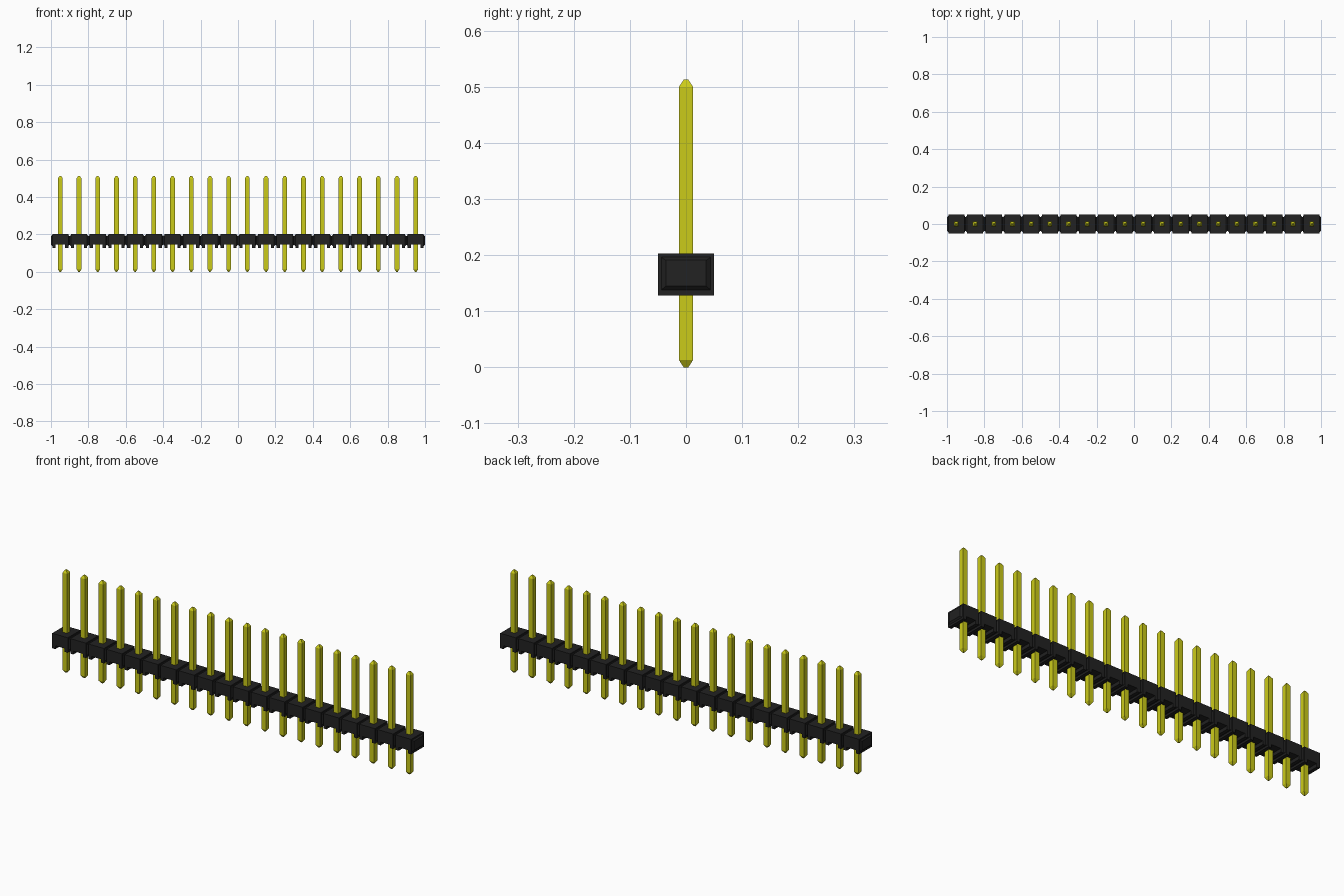
import bpy, bmesh

if "Cube" in bpy.data.objects:
    bpy.data.objects.remove(bpy.data.objects["Cube"])

COUNT, PITCH = 20, 0.1
START = -PITCH * (COUNT - 1) / 2


def material(name, rgb):
    m = bpy.data.materials.new(name)
    m.use_nodes = True
    m.diffuse_color = (*rgb, 1)
    m.node_tree.nodes["Principled BSDF"].inputs["Base Color"].default_value = (*rgb, 1)
    return m


def loft(bm, rings):
    """Skin closed rings of points and cap both ends."""
    loops = [[bm.verts.new(p) for p in ring] for ring in rings]
    n = len(loops[0])
    for a, b in zip(loops, loops[1:]):
        for i in range(n):
            j = (i + 1) % n
            bm.faces.new((a[i], a[j], b[j], b[i]))
    bm.faces.new(loops[0][::-1])
    bm.faces.new(loops[-1])


def make_row(name, bm, mat):
    """Turn one unit into an object repeated along the header."""
    bmesh.ops.recalc_face_normals(bm, faces=bm.faces)
    mesh = bpy.data.meshes.new(name)
    bm.to_mesh(mesh)
    bm.free()
    mesh.materials.append(mat)
    ob = bpy.data.objects.new(name, mesh)
    bpy.context.collection.objects.link(ob)
    ob.location.x = START
    arr = ob.modifiers.new("row", "ARRAY")
    arr.count = COUNT
    arr.use_relative_offset = False
    arr.use_constant_offset = True
    arr.constant_offset_displace = (PITCH, 0, 0)
    return ob


black = material("black plastic", (0.016, 0.016, 0.016))
gold = material("yellow gold", (0.6, 0.6, 0.01))

# Housing block: a bridge-shaped profile with two feet, run front to back
bm = bmesh.new()
half = [(0.043, 0.203), (0.043, 0.128), (0.026, 0.128), (0.026, 0.145)]
profile = half + [(-x, z) for x, z in reversed(half)]
loft(bm, [[(x, y, z) for x, z in profile] for y in (-0.05, 0.05)])


# Tapered joining boss on each end of the block
def end_ring(x, y, z0, z1):
    return [(x, -y, z0), (x, y, z0), (x, y, z1), (x, -y, z1)]


for s in (-1, 1):
    loft(bm, [end_ring(s * 0.042, 0.045, 0.137, 0.197),
              end_ring(s * 0.05, 0.036, 0.145, 0.191)])
make_row("housing", bm, black)

# Square pins with tapered tips
bm = bmesh.new()
sections = [(0.0, 0.004), (0.013, 0.0125), (0.5, 0.0125), (0.513, 0.004)]
loft(bm, [[(-r, -r, z), (r, -r, z), (r, r, z), (-r, r, z)] for z, r in sections])
make_row("pins", bm, gold)
